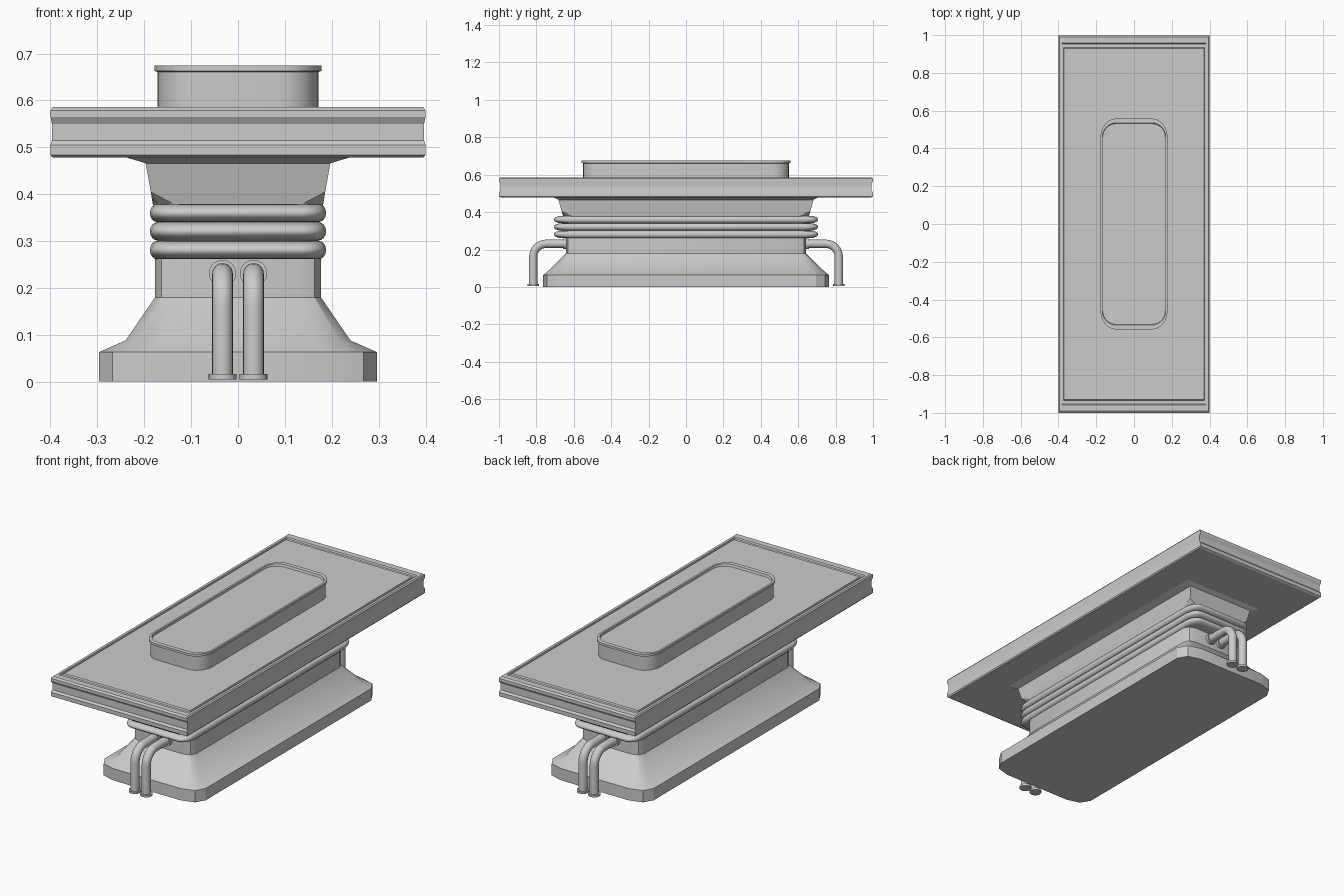
import bpy, bmesh
from math import pi, sin, cos, radians
from mathutils import Vector

if "Cube" in bpy.data.objects:
    bpy.data.objects.remove(bpy.data.objects["Cube"])


def loft(name, rings, angle=30):
    """Skin a stack of equal-length closed rings and cap both ends."""
    bm = bmesh.new()
    vs = [[bm.verts.new(p) for p in r] for r in rings]
    n = len(rings[0])
    for a, b in zip(vs, vs[1:]):
        for i in range(n):
            j = (i + 1) % n
            bm.faces.new((a[i], a[j], b[j], b[i]))
    bm.faces.new(vs[0][::-1])
    bm.faces.new(vs[-1])
    bmesh.ops.remove_doubles(bm, verts=bm.verts, dist=1e-5)
    bmesh.ops.recalc_face_normals(bm, faces=bm.faces)
    me = bpy.data.meshes.new(name)
    bm.to_mesh(me)
    bm.free()
    ob = bpy.data.objects.new(name, me)
    bpy.context.collection.objects.link(ob)
    bpy.ops.object.select_all(action='DESELECT')
    ob.select_set(True)
    bpy.context.view_layer.objects.active = ob
    bpy.ops.object.shade_smooth_by_angle(angle=radians(angle))
    return ob


def rect(hx, hy, z, rx=0.0, ry=0.0, n=2):
    """Rectangle ring with elliptical corners of n segments."""
    pts = []
    for q, (sx, sy) in enumerate(((1, 1), (-1, 1), (-1, -1), (1, -1))):
        for i in range(n + 1):
            t = (q + i / n) * pi / 2
            pts.append((sx * (hx - rx) + rx * cos(t),
                        sy * (hy - ry) + ry * sin(t), z))
    return pts


def disc(c, r, d, n=20):
    """Circle in the plane of x and d, where d is a vector in the yz plane."""
    return [Vector(c) + Vector((r * cos(t), 0, 0)) + Vector(d) * (r * sin(t))
            for t in (2 * pi * i / n for i in range(n))]


# Pedestal: plinth, flared skirt and upright body
loft("pedestal", [
    rect(.297, .765, 0, .10, .07), rect(.297, .765, .063, .10, .07),
    rect(.24, .735, .088, .08, .07), rect(.177, .642, .18, .048, .04),
    rect(.177, .642, .27, .048, .04)])

# Bellows: three rounded folds
folds = []
for zc in (.281, .321, .360):
    for i in range(9):
        t = -pi / 2 + pi * i / 8
        k = cos(t)
        folds.append(rect(.172 + .016 * k, .665 + .042 * k, zc + .0195 * sin(t),
                          .05, .07, 4))
loft("bellows", folds, 50)

# Neck: rounded at the bellows, square where it meets the top
loft("neck", [
    rect(.180, .655, .370, .043, .05), rect(.182, .658, .380, .043, .05),
    rect(.186, .665, .405), rect(.197, .682, .466), rect(.243, .71, .480)], 20)

# Table slab with grooved edge and inlaid line around the top
loft("table_top", [
    rect(.395, .990, .478), rect(.400, 1.0, .484), rect(.400, 1.0, .505),
    rect(.397, .991, .515), rect(.397, .991, .550), rect(.400, 1.0, .565),
    rect(.400, 1.0, .579), rect(.395, .990, .586), rect(.382, .957, .586),
    rect(.380, .953, .579), rect(.372, .934, .579), rect(.370, .930, .586)], 20)

# Raised tray with lip
tray = [(.172, .550, .580), (.172, .550, .661), (.178, .559, .663),
        (.178, .559, .675), (.168, .536, .675), (.166, .532, .664)]
loft("raised_tray", [rect(x, y, z, .08 + x - .172, .09 + y - .55, 6)
                     for x, y, z in tray])

# Paired pipes with flanges at both ends
R, ZC, YC, BEND = .022, .231, .817, .07
for end, s in (("front", -1), ("back", 1)):
    for side, x in (("left", -.033), ("right", .033)):
        tag = f"{end}_{side}"
        path = [disc((x, s * .63, ZC), R, (0, 0, 1))]
        for i in range(9):
            t = pi / 2 * (1 - i / 8)
            d = Vector((0, s * cos(t), sin(t)))
            path.append(disc(Vector((x, s * (YC - BEND), ZC - BEND)) + d * BEND, R, d))
        path.append(disc((x, s * YC, .008), R, (0, s, 0)))
        loft("pipe_" + tag, path)
        loft("wall_flange_" + tag,
             [disc((x, s * y, ZC), .029, (0, 0, 1)) for y in (.63, .657)])
        loft("foot_flange_" + tag,
             [disc((x, s * YC, z), .030, (0, s, 0)) for z in (.005, .016)])
